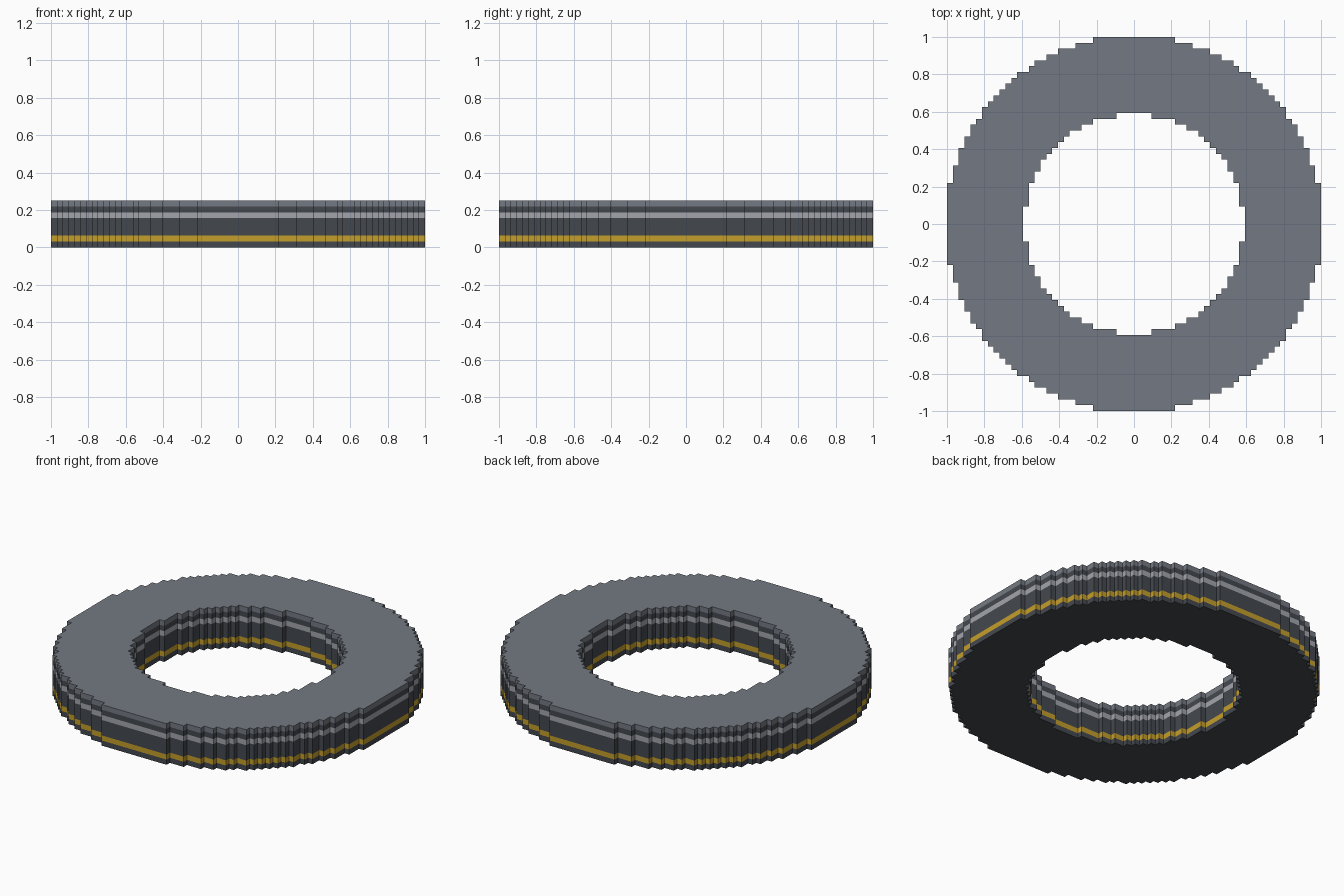
import bpy
import bmesh

if "Cube" in bpy.data.objects:
    bpy.data.objects.remove(bpy.data.objects["Cube"], do_unlink=True)

CELLS = 64
UNIT = 2 / CELLS
HOLE_SQ, RIM_SQ = 352, 1037      # squared radii in cells


def make_material(name, rgb):
    """Flat material from an sRGB colour, converted to linear."""
    lin = [((c / 255 + 0.055) / 1.055) ** 2.4 for c in rgb] + [1]
    mat = bpy.data.materials.new(name)
    mat.use_nodes = True
    mat.diffuse_color = lin
    bsdf = next(n for n in mat.node_tree.nodes if n.type == 'BSDF_PRINCIPLED')
    bsdf.inputs["Base Color"].default_value = lin
    return mat


materials = [
    make_material("charcoal", (68, 72, 78)),
    make_material("yellow", (196, 158, 42)),
    make_material("light_grey", (162, 165, 172)),
    make_material("mid_grey", (116, 121, 130)),
]
CHARCOAL, YELLOW, LIGHT, MID = range(4)

# Layers from the bottom up: height in cells, colour
bands = [(1, CHARCOAL), (1, YELLOW), (3, CHARCOAL),
         (1, LIGHT), (1, CHARCOAL), (1, MID)]

# Stepped ring footprint
bm = bmesh.new()
bmesh.ops.create_grid(bm, x_segments=CELLS, y_segments=CELLS, size=1)


def in_ring(face):
    c = face.calc_center_median() / UNIT
    return HOLE_SQ < c.x ** 2 + c.y ** 2 < RIM_SQ


bmesh.ops.delete(bm, geom=[f for f in bm.faces if not in_ring(f)],
                 context='FACES')
base = bm.faces[:]
for face in base:
    face.material_index = CHARCOAL
edges = [e for e in bm.edges if e.is_boundary]

# Top cap
height = sum(h for h, _ in bands) * UNIT
copy = bmesh.ops.duplicate(bm, geom=base)["geom"]
for item in copy:
    if isinstance(item, bmesh.types.BMVert):
        item.co.z = height
    elif isinstance(item, bmesh.types.BMFace):
        item.material_index = MID

# Inner and outer walls, one coloured layer at a time
for cells, colour in bands:
    new = bmesh.ops.extrude_edge_only(bm, edges=edges)["geom"]
    verts = [g for g in new if isinstance(g, bmesh.types.BMVert)]
    walls = [g for g in new if isinstance(g, bmesh.types.BMFace)]
    bmesh.ops.translate(bm, verts=verts, vec=(0, 0, cells * UNIT))
    for wall in walls:
        wall.material_index = colour
    top = set(verts)
    edges = [g for g in new if isinstance(g, bmesh.types.BMEdge)
             and all(v in top for v in g.verts)]

bmesh.ops.remove_doubles(bm, verts=bm.verts[:], dist=UNIT / 50)
bmesh.ops.recalc_face_normals(bm, faces=bm.faces[:])

mesh = bpy.data.meshes.new("stepped_ring")
bm.to_mesh(mesh)
bm.free()
for mat in materials:
    mesh.materials.append(mat)
ring = bpy.data.objects.new("stepped_ring", mesh)
bpy.context.collection.objects.link(ring)
